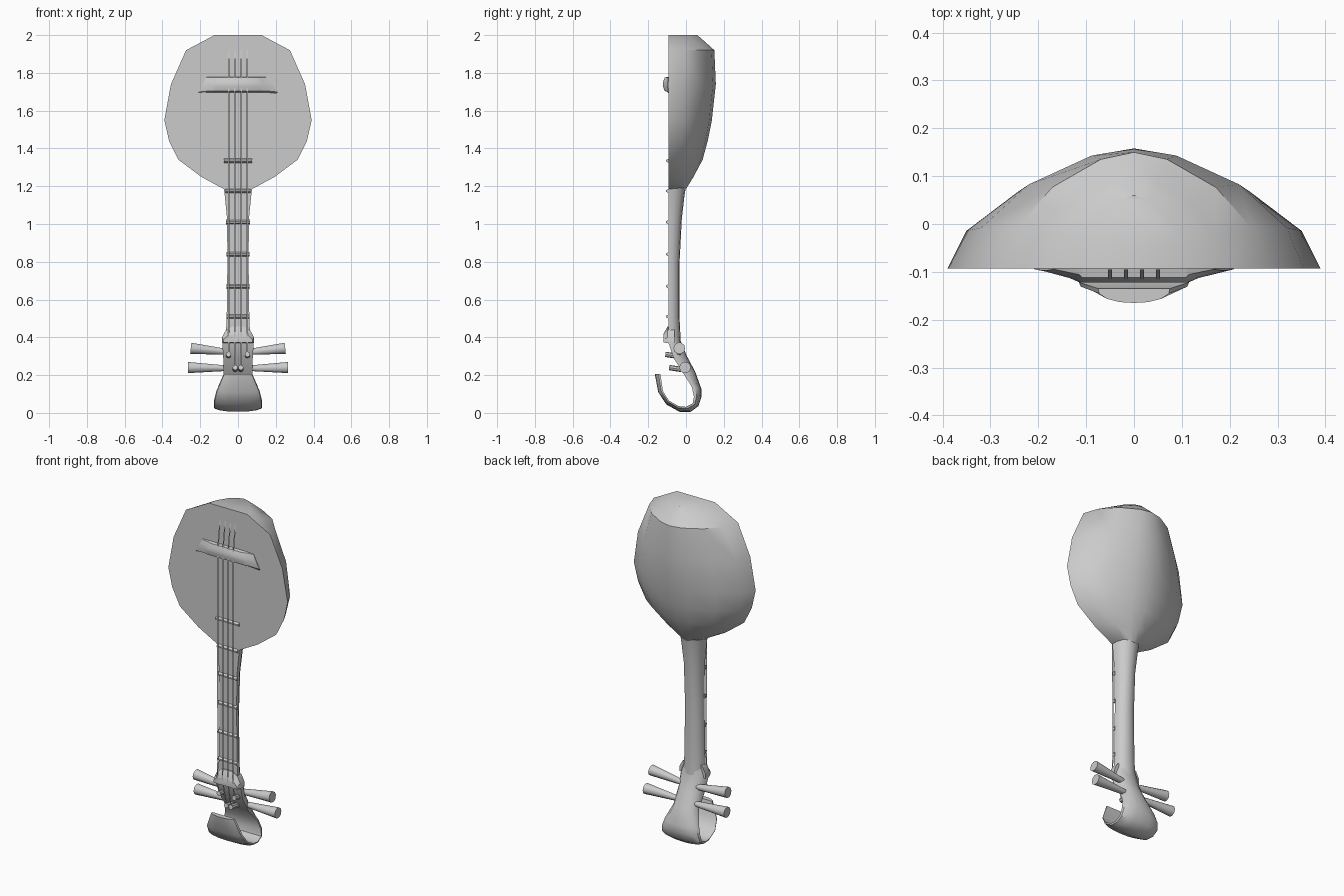
import bpy, bmesh, math
from mathutils import Vector

if "Cube" in bpy.data.objects:
    bpy.data.objects.remove(bpy.data.objects["Cube"])


def finish(name, bm, angle=40):
    bmesh.ops.recalc_face_normals(bm, faces=bm.faces)
    me = bpy.data.meshes.new(name)
    bm.to_mesh(me)
    bm.free()
    ob = bpy.data.objects.new(name, me)
    bpy.context.collection.objects.link(ob)
    bpy.ops.object.select_all(action='DESELECT')
    bpy.context.view_layer.objects.active = ob
    ob.select_set(True)
    bpy.ops.object.shade_smooth_by_angle(angle=math.radians(angle))
    return ob


def skin(name, rings, angle=40):
    """Closed loft through rings of equal point count."""
    bm = bmesh.new()
    vs = [[bm.verts.new(p) for p in r] for r in rings]
    n = len(rings[0])
    for a, b in zip(vs, vs[1:]):
        for i in range(n):
            j = (i + 1) % n
            bm.faces.new((a[i], a[j], b[j], b[i]))
    bm.faces.new(vs[0])
    bm.faces.new(vs[-1])
    return finish(name, bm, angle)


def bowl_ring(fy, fz, by, bz, w, shape):
    """Flat front edge of half-width w, bulging towards the back point."""
    half = [(w * g, fy + (by - fy) * f, fz + (bz - fz) * f) for g, f in shape]
    return half + [(-x, y, z) for x, y, z in reversed(half) if x > 0]


def rod(name, a, b, r1, r2, sides=10):
    a, b = Vector(a), Vector(b)
    d = b - a
    q = d.to_track_quat('Z', 'Y')
    ring = lambda c, r: [c + q @ Vector((r * math.cos(t), r * math.sin(t), 0))
                         for t in [2 * math.pi * k / sides for k in range(sides)]]
    return skin(name, [ring(a, r1), ring(b, r2)])


F = -0.093  # plane of the sound board
BOWL = [(1, 0), (.9, .34), (.62, .7), (.25, .94), (0, 1)]
ROUND = [(1, 0), (.97, .35), (.75, .72), (.4, .94), (0, 1)]

# Body: (z, half width, back y)
body = [(2.0, .125, .06), (1.965, .19, .10), (1.92, .275, .15), (1.74, .355, .158),
        (1.55, .39, .137), (1.44, .365, .115), (1.34, .315, .088),
        (1.25, .195, .04), (1.185, .075, .0)]
skin("body", [bowl_ring(F, z, b, z, w, BOWL) for z, w, b in body])

# Neck: (z, half width, back y)
neck = [(1.2, .076, .0), (1.15, .07, -.008), (1.03, .058, -.022), (.8, .056, -.034),
        (.5, .06, -.034), (.38, .066, -.028)]
skin("neck", [bowl_ring(F, z, b, z, w, ROUND) for z, w, b in neck])

# Curled peg head: inner point, outer point, half width
head = [(-.098, .42, -.033, .42, .068), (-.098, .385, -.028, .38, .084),
        (-.065, .29, .005, .30, .078), (-.012, .205, .05, .215, .076),
        (.03, .14, .082, .125, .105), (.042, .085, .082, .085, .122),
        (.035, .05, .065, .035, .128), (.0, .032, .025, .006, .128),
        (-.04, .036, -.035, .006, .127), (-.09, .065, -.105, .045, .127),
        (-.122, .115, -.147, .11, .115), (-.135, .205, -.165, .205, .075)]
skin("peg_head", [bowl_ring(*s, ROUND) for s in head])

# Arched nut at the end of the neck
arch = [(.085, .37), (.084, .40), (.066, .435), (.03, .457)]
outline = arch + [(-x, z) for x, z in reversed(arch)]
skin("nut", [[(x * s, y, .375 + (z - .375) * k) for x, z in outline]
             for y, s, k in ((-.06, 1, 1), (-.098, 1, 1), (-.12, .9, .5))], 30)

# Frets
for z, w in ((.51, .062), (.67, .062), (.84, .062), (1.01, .063), (1.175, .066), (1.335, .075)):
    skin("fret", [[(x, F + .004, z - .013), (x, F - .013, z - .004),
                   (x, F - .013, z + .004), (x, F + .004, z + .013)] for x in (-w, w)], 20)

# Bridge with flared ends: (bottom x, top x, bottom z, depth)
half = [(.213, .165, 1.688, .008), (.15, .112, 1.695, .024), (.118, .108, 1.695, .033)]
stations = half + [(-b, -t, z, d) for b, t, z, d in reversed(half)]
sect = [(0, 0), (.75, .12), (1, .4), (1, .65), (.7, .95), (0, 1)]
skin("bridge", [[(b + (t - b) * v, F + .004 - d * u, z + (1.78 - z) * v) for u, v in sect]
                for b, t, z, d in stations])

# Strings: thin ribbons from body end over the bridge to the pins
for x, px, py, pz in ((.05, .05, -.105, .31), (.017, .015, -.085, .24),
                      (-.017, -.015, -.085, .24), (-.05, -.05, -.105, .31)):
    bm = bmesh.new()
    path = [(x, F - .002, 1.92), (x, -.118, 1.75), (x, -.116, .5),
            (x, -.122, .41), (px, py, pz)]
    rows = [[bm.verts.new((a + s, y, z)) for s in (-.004, .004)] for a, y, z in path]
    for a, b in zip(rows, rows[1:]):
        bm.faces.new((a[0], a[1], b[1], b[0]))
    finish("string", bm)
    # String pin
    rod("string_pin", (px, py + .06, pz - .01), (px, py - .004, pz), .014, .014, 8)

# Tuning pegs, two on each side
for s in (-1, 1):
    rod("upper_peg", (s * .03, -.035, .32), (s * .25, -.035, .342), .014, .031)
    rod("lower_peg", (s * .03, -.005, .236), (s * .265, -.005, .24), .013, .031)
